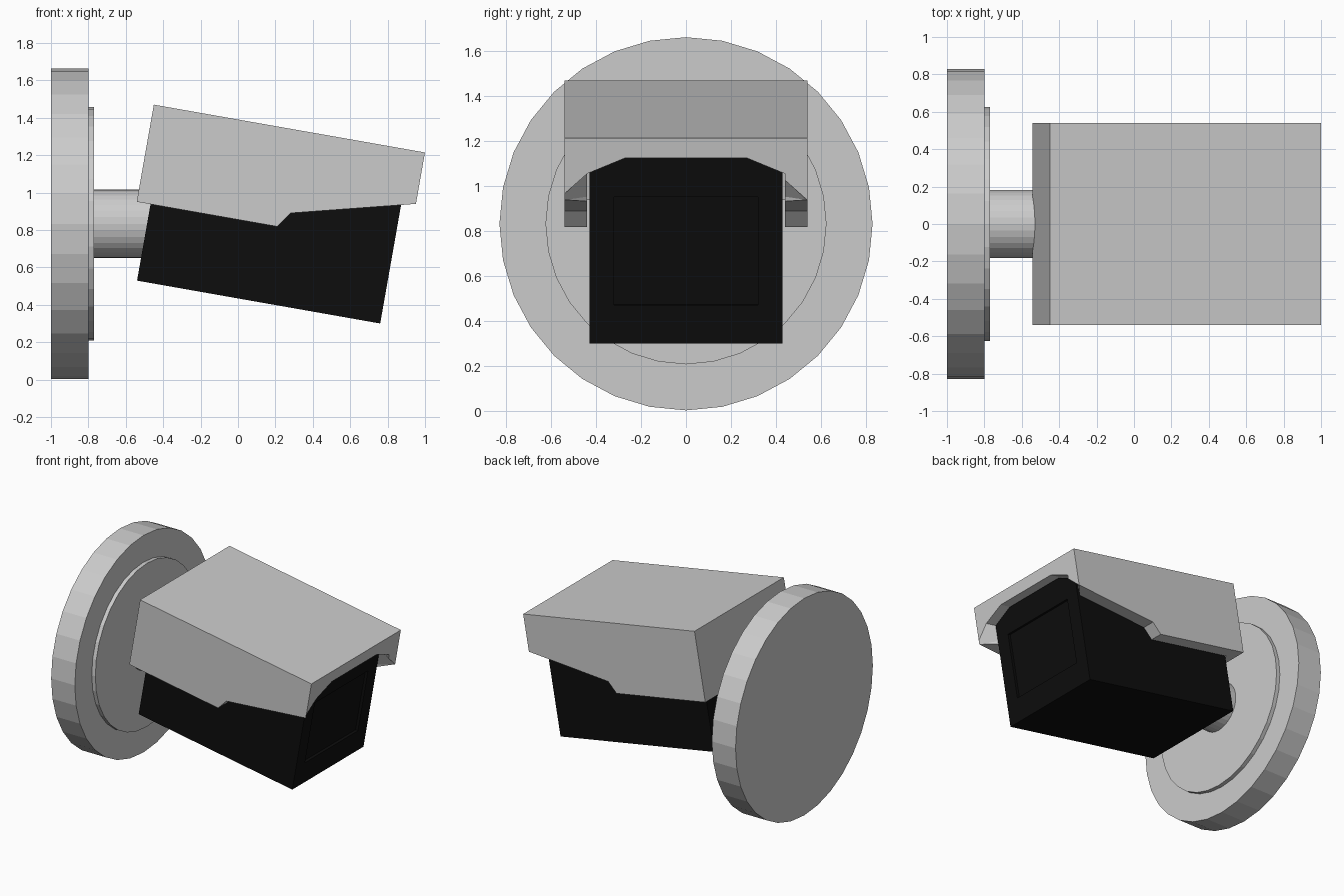
import bpy, bmesh, math

if "Cube" in bpy.data.objects:
    bpy.data.objects.remove(bpy.data.objects["Cube"])

TILT = math.radians(10)
PIVOT = (-0.45, 0, 1.47)      # rear top edge of the hood
AXIS_Z = 0.833                # height of the mount axis


def loft(name, rings):
    """Closed solid through a list of equal-length rings of points, tilted with the camera."""
    bm = bmesh.new()
    loops = [[bm.verts.new(p) for p in ring] for ring in rings]
    for a, b in zip(loops, loops[1:]):
        for i in range(len(a)):
            j = (i + 1) % len(a)
            bm.faces.new((a[i], a[j], b[j], b[i]))
    bm.faces.new(loops[0][::-1])
    bm.faces.new(loops[-1])
    bmesh.ops.recalc_face_normals(bm, faces=bm.faces)
    mesh = bpy.data.meshes.new(name)
    bm.to_mesh(mesh)
    bm.free()
    ob = bpy.data.objects.new(name, mesh)
    bpy.context.collection.objects.link(ob)
    ob.location = PIVOT
    ob.rotation_euler = (0, TILT, 0)
    return ob


def section(x, half):
    """Mirror a half profile of (y, z) points into a full ring at x."""
    pts = half + [(-y, z) for y, z in reversed(half)]
    return [(x, y, z) for y, z in pts]


def disc(name, radius, x0, x1):
    bpy.ops.mesh.primitive_cylinder_add(
        vertices=32, radius=radius, depth=x1 - x0,
        location=((x0 + x1) / 2, 0, AXIS_Z), rotation=(0, math.pi / 2, 0))
    bpy.context.object.name = name


# Wall mount
disc("wall_plate", 0.83, -1.0, -0.8)
disc("plate_step", 0.625, -0.82, -0.77)
disc("mount_stem", 0.183, -0.79, -0.44)

# Hood: side profile extruded across y, then hollowed
side = [(0, 0), (0, -0.527), (0.763, -0.527), (0.82, -0.444), (1.472, -0.279), (1.472, 0)]
hood = loft("hood", [[(x, y, z) for x, z in side] for y in (-0.54, 0.54)])


def cavity(x, w):
    return section(x, [(w, -0.7), (w, -0.28), (0.44, -0.161), (0.27, -0.09)])


cutter = loft("hood_cavity_cutter", [cavity(0.07, 0.44), cavity(1.385, 0.44), cavity(1.5, 0.572)])
cutter.hide_render = True
cutter.hide_set(True)
cut = hood.modifiers.new("hollow", 'BOOLEAN')
cut.operation = 'DIFFERENCE'
cut.solver = 'EXACT'
cut.object = cutter

# Camera body with chamfered top
half = [(0.43, -0.942), (0.43, -0.168), (0.265, -0.096)]
body = loft("camera_body", [section(0.075, half), section(1.395, half)])

# Shallow window recess in the front of the body
window = loft("window_cutter", [[(x, y, z) for y, z in
              ((-0.32, -0.768), (0.32, -0.768), (0.32, -0.28), (-0.32, -0.28))]
              for x in (1.375, 1.45)])
window.hide_render = True
window.hide_set(True)
cut = body.modifiers.new("window", 'BOOLEAN')
cut.operation = 'DIFFERENCE'
cut.solver = 'EXACT'
cut.object = window

black = bpy.data.materials.new("black")
black.diffuse_color = (0.004, 0.004, 0.004, 1)
black.use_nodes = True
black.node_tree.nodes["Principled BSDF"].inputs["Base Color"].default_value = black.diffuse_color
body.data.materials.append(black)
window.data.materials.append(black)
